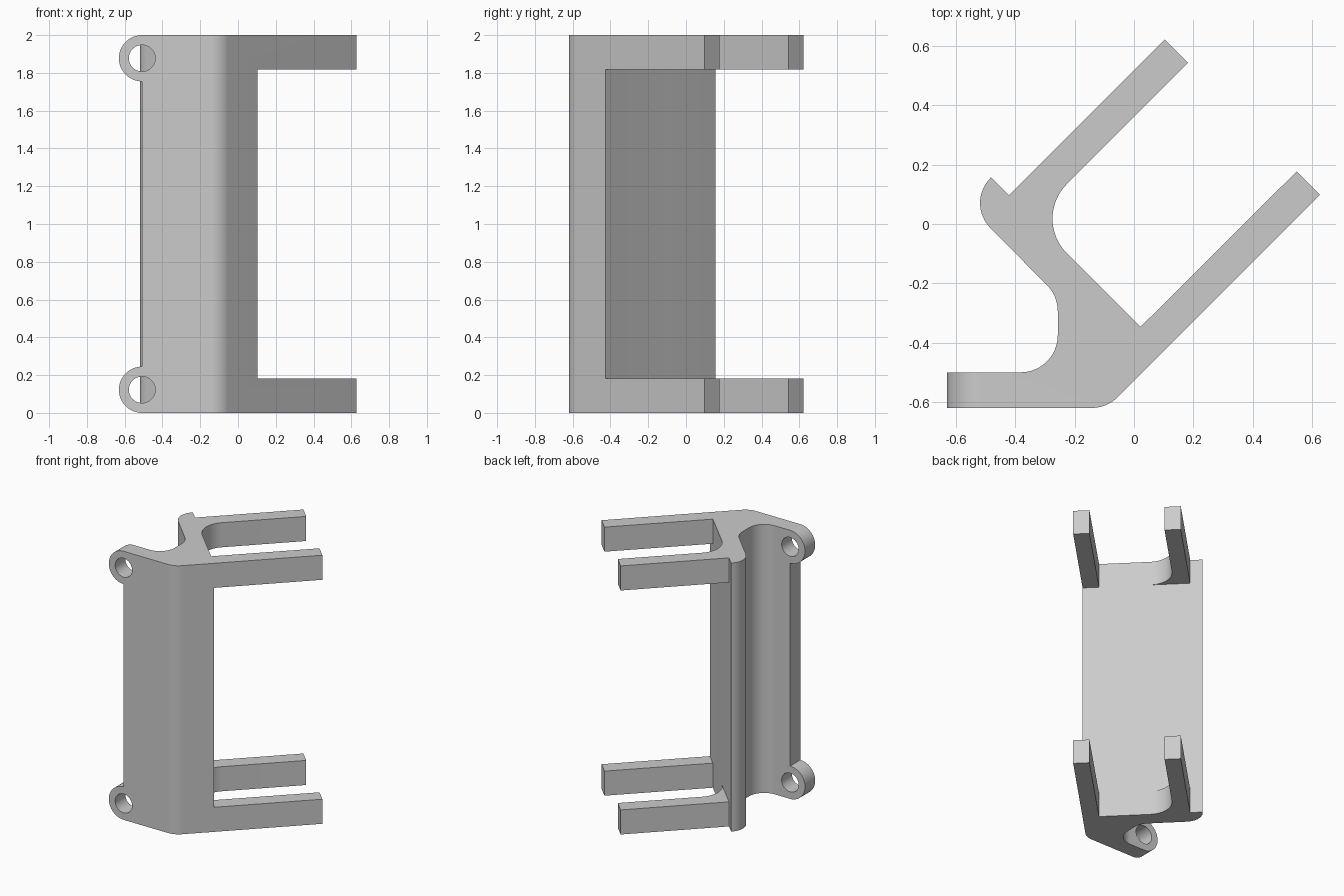
import bpy, bmesh, math
from mathutils import Vector

if "Cube" in bpy.data.objects:
    bpy.data.objects.remove(bpy.data.objects["Cube"])

HEIGHT = 2.0
ARM = 0.183        # height of each arm
LUG_R = 0.1225     # outer radius of hinge lugs
LUG_X = -0.508
LUG_Z = (LUG_R, HEIGHT - LUG_R)

grey = bpy.data.materials.new("grey")
grey.use_nodes = True
grey.diffuse_color = (0.6, 0.6, 0.6, 1)
grey.node_tree.nodes["Principled BSDF"].inputs["Base Color"].default_value = (0.6, 0.6, 0.6, 1)


def rounded(corners, steps=16):
    """Outline from (x, y, radius) corners; radius 0 stays sharp."""
    out = []
    for i, (x, y, r) in enumerate(corners):
        p = Vector((x, y))
        if r == 0:
            out.append(p)
            continue
        a = (Vector(corners[i - 1][:2]) - p).normalized()
        b = (Vector(corners[(i + 1) % len(corners)][:2]) - p).normalized()
        half = a.angle(b) / 2
        centre = p + (a + b).normalized() * (r / math.sin(half))
        start = p + a * (r / math.tan(half)) - centre
        end = p + b * (r / math.tan(half)) - centre
        sweep = start.angle(end)
        for k in range(steps + 1):
            t = k / steps
            out.append(centre + (start * math.sin((1 - t) * sweep)
                                 + end * math.sin(t * sweep)) / math.sin(sweep))
    return out


def prism(name, points, direction):
    """Extrude a closed loop of 3D points."""
    bm = bmesh.new()
    face = bm.faces.new([bm.verts.new(p) for p in points])
    new = bmesh.ops.extrude_face_region(bm, geom=[face])["geom"]
    bmesh.ops.translate(bm, vec=direction,
                        verts=[v for v in new if isinstance(v, bmesh.types.BMVert)])
    bmesh.ops.recalc_face_normals(bm, faces=bm.faces)
    mesh = bpy.data.meshes.new(name)
    bm.to_mesh(mesh)
    bm.free()
    mesh.materials.append(grey)
    obj = bpy.data.objects.new(name, mesh)
    bpy.context.collection.objects.link(obj)
    return obj


def cut(target, cutter):
    cutter.hide_render = True
    mod = target.modifiers.new("cut", 'BOOLEAN')
    mod.operation = 'DIFFERENCE'
    mod.solver = 'EXACT'
    mod.object = cutter
    bpy.context.view_layer.objects.active = target
    bpy.ops.object.modifier_apply(modifier=mod.name)
    bpy.data.objects.remove(cutter)


def arc(z, radius, start, end, steps):
    """Points around a lug centre in the front plane."""
    for k in range(steps + 1):
        a = start + (end - start) * k / steps
        yield Vector((LUG_X + radius * math.cos(a), -0.7, z + radius * math.sin(a)))


# Bracket body: plate, clip back and two arms in one outline
outline = rounded([
    (LUG_X - LUG_R, -0.62, 0), (-0.091, -0.62, 0.125),
    (0.627, 0.098, 0), (0.548, 0.177, 0),          # front arm tip
    (0.022, -0.347, 0), (-0.343, 0.018, 0.165),    # rounded channel
    (0.182, 0.543, 0), (0.103, 0.622, 0),          # rear arm tip
    (-0.422, 0.097, 0), (-0.482, 0.157, 0),        # lip
    (-0.568, 0.071, 0.1195), (-0.257, -0.243, 0.125),
    (-0.257, -0.5, 0.125), (LUG_X - LUG_R, -0.5, 0),
])
bracket = prism("bracket", [p.to_3d() for p in outline], (0, 0, HEIGHT))

# Clear the space between upper and lower arms
along, out = Vector((-1, 1, 0)).normalized(), Vector((1, 1, 0)).normalized()
base = Vector((-0.1625, -0.1625, ARM))
window = [base - along, base + along, base + along + out * 2, base - along + out * 2]
cut(bracket, prism("arm_gap_cutter", window, (0, 0, HEIGHT - 2 * ARM)))

# Trim the plate edge, leaving round hinge lugs
trim = [Vector((-0.9, -0.7, -0.1)), Vector((LUG_X, -0.7, -0.1))]
for z in LUG_Z:
    trim += arc(z, LUG_R, 1.5 * math.pi, 0.5 * math.pi, 32)
trim += [Vector((LUG_X, -0.7, HEIGHT + 0.1)), Vector((-0.9, -0.7, HEIGHT + 0.1))]
cut(bracket, prism("plate_edge_cutter", trim, (0, 0.28, 0)))

# Hinge holes
for z in LUG_Z:
    hole = list(arc(z, 0.07, 0, 2 * math.pi, 48))[:-1]
    cut(bracket, prism("hinge_hole_cutter", hole, (0, 0.28, 0)))

# Smooth the curved faces, keep edges sharp
bpy.ops.object.select_all(action='DESELECT')
bracket.select_set(True)
bpy.context.view_layer.objects.active = bracket
bpy.ops.object.shade_smooth_by_angle(angle=math.radians(30))
